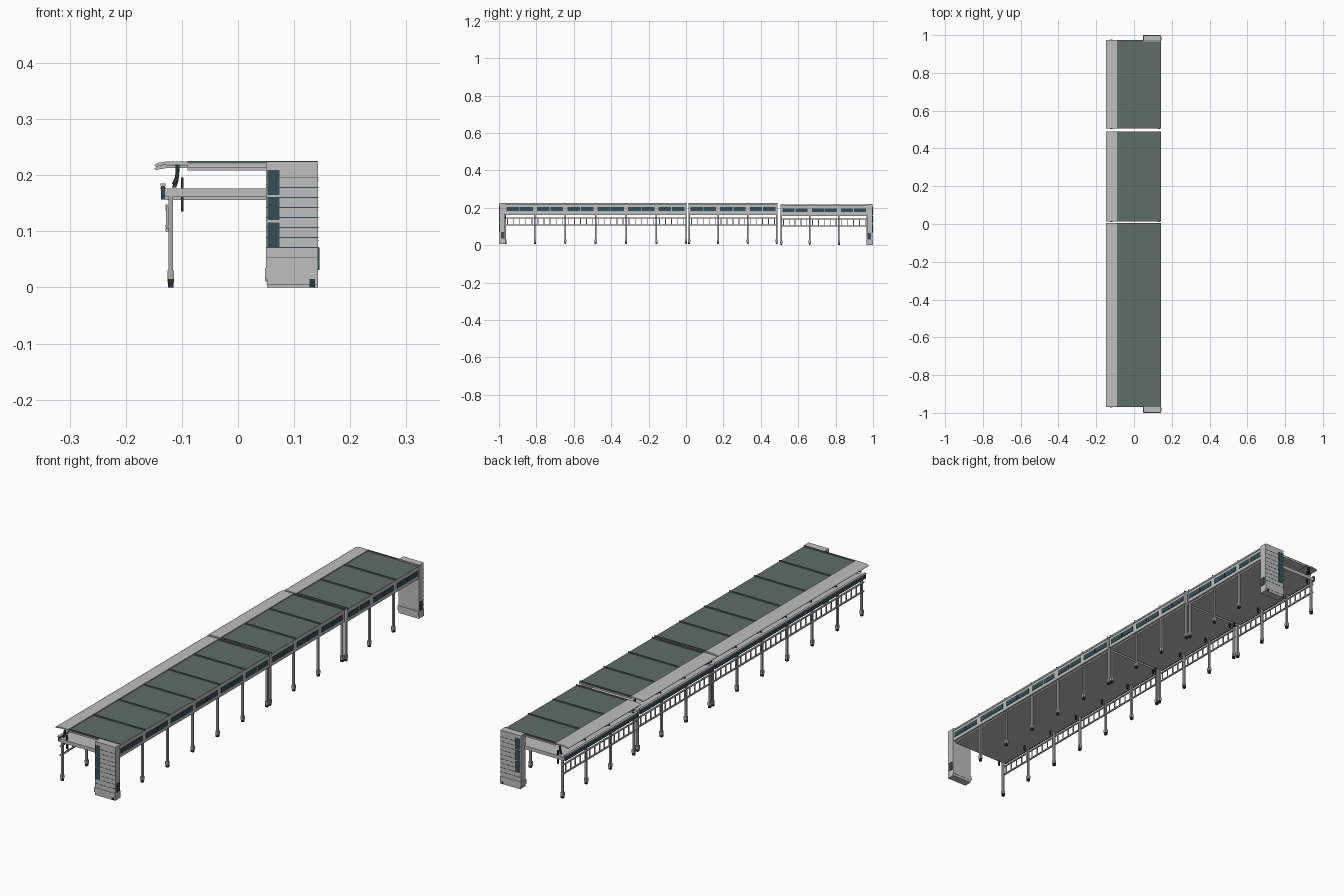
import bpy, bmesh, math
from mathutils import Vector, Matrix

cube = bpy.data.objects.get("Cube")
if cube:
    bpy.data.objects.remove(cube, do_unlink=True)


def material(name, r, g, b):
    m = bpy.data.materials.new(name)
    m.use_nodes = True
    m.diffuse_color = (r, g, b, 1)
    bsdf = next(n for n in m.node_tree.nodes if n.type == "BSDF_PRINCIPLED")
    bsdf.inputs["Base Color"].default_value = (r, g, b, 1)
    return m


LIGHT = material("light_grey_panel", 0.51, 0.52, 0.51)
ROOF = material("green_grey_roof", 0.115, 0.15, 0.14)
GLASS = material("dark_teal_glass", 0.036, 0.078, 0.092)
DARK = material("dark_metal", 0.025, 0.034, 0.034)
STEEL = material("steel_grey", 0.4, 0.41, 0.405)


class Part:
    """Collects boxes and extruded profiles into one mesh object."""

    def __init__(self, name, *mats):
        self.name, self.mats, self.bm = name, mats, bmesh.new()

    def box(self, x0, x1, y0, y1, z0, z1):
        mid = Vector((x0 + x1, y0 + y1, z0 + z1)) / 2
        size = Matrix.Diagonal((x1 - x0, y1 - y0, z1 - z0, 1))
        bmesh.ops.create_cube(self.bm, size=1, matrix=Matrix.Translation(mid) @ size)

    def profile(self, pts, y0, y1, dz=0):
        face = self.bm.faces.new([self.bm.verts.new((x, y0, z + dz)) for x, z in pts])
        ext = bmesh.ops.extrude_face_region(self.bm, geom=[face])["geom"]
        verts = [v for v in ext if isinstance(v, bmesh.types.BMVert)]
        bmesh.ops.translate(self.bm, verts=verts, vec=(0, y1 - y0, 0))

    def finish(self, rule=None):
        bmesh.ops.recalc_face_normals(self.bm, faces=self.bm.faces)
        if rule:
            for f in self.bm.faces:
                f.material_index = rule(f)
        mesh = bpy.data.meshes.new(self.name)
        self.bm.to_mesh(mesh)
        self.bm.free()
        for m in self.mats:
            mesh.materials.append(m)
        ob = bpy.data.objects.new(self.name, mesh)
        bpy.context.collection.objects.link(ob)


roof = Part("roof_panels", ROOF, LIGHT)
ribs = Part("roof_ribs", ROOF)
eave = Part("roof_eave", LIGHT)
deck = Part("ceiling_deck", LIGHT)
fascia = Part("fascia", LIGHT)
windows = Part("fascia_windows", GLASS)
gutter = Part("gutter_beam", GLASS)
gutter_cap = Part("gutter_cap", LIGHT)
posts = Part("posts", STEEL)
feet = Part("post_feet", STEEL)
soles = Part("post_soles", DARK)
brackets = Part("roof_brackets", DARK)
railing = Part("railing", LIGHT)

EAVE = [(-0.09, 0.218), (-0.13, 0.218), (-0.143, 0.216), (-0.149, 0.212),
        (-0.147, 0.209), (-0.138, 0.211), (-0.125, 0.213), (-0.09, 0.213)]
STRUT = [(-0.118, 0.178), (-0.11, 0.178), (-0.106, 0.19), (-0.104, 0.213),
         (-0.111, 0.213), (-0.112, 0.192)]


def support(x, y, dz):
    posts.box(x - 0.004, x + 0.004, y - 0.004, y + 0.004, 0.02 + dz, 0.165 + dz)
    feet.box(x - 0.006, x + 0.006, y - 0.006, y + 0.006, 0.009 + dz, 0.024 + dz)
    soles.box(x - 0.005, x + 0.005, y - 0.005, y + 0.005, dz, 0.009 + dz)


# Canopy sections: start, end, number of bays, height offset
for y0, y1, bays, dz in ((-0.97, 0.004, 6, 0.006), (0.013, 0.489, 3, 0.006),
                         (0.505, 0.974, 3, 0)):
    step = (y1 - y0) / bays
    roof.box(-0.09, 0.142, y0, y1, 0.208 + dz, 0.2145 + dz)
    eave.profile(EAVE, y0, y1, dz)
    deck.box(-0.13, 0.132, y0, y1, 0.156 + dz, 0.17 + dz)
    fascia.box(0.128, 0.14, y0, y1, 0.162 + dz, 0.209 + dz)
    gutter.box(-0.137, -0.13, y0, y1, 0.157 + dz, 0.175 + dz)
    gutter_cap.box(-0.138, -0.129, y0, y1, 0.175 + dz, 0.179 + dz)
    for z in (0.1, 0.137):
        railing.box(-0.129, -0.123, y0, y1, z + dz, z + 0.005 + dz)
    for i in range(bays):
        a, b = y0 + i * step, y0 + (i + 1) * step
        # Two panes per bay with a slim mullion
        mid = (a + b) / 2
        for w0, w1 in ((a + 0.011, mid - 0.002), (mid + 0.002, b - 0.011)):
            windows.box(0.138, 0.142, w0, w1, 0.176 + dz, 0.197 + dz)
        for k in range(5):
            y = a + (k + 0.5) * step / 5
            railing.box(-0.128, -0.124, y - 0.002, y + 0.002, 0.1 + dz, 0.14 + dz)
    for i in range(bays + 1):
        y = min(max(y0 + i * step, y0 + 0.004), y1 - 0.004)
        ribs.box(-0.09, 0.142, y - 0.0015, y + 0.0015, 0.21 + dz, 0.2195 + dz)
        support(-0.12, y, dz)
        if abs(y) < 0.95:
            support(0.132, y, dz)
        brackets.profile(STRUT, y - 0.003, y + 0.003, dz)
        brackets.box(-0.102, -0.097, y - 0.003, y + 0.003, 0.135 + dz, 0.19 + dz)

# Green on top of the roof, light grey on its edges and underside
roof.finish(lambda f: 0 if f.normal.z > 0.5 else 1)
for part in (ribs, eave, deck, fascia, windows, gutter, gutter_cap, posts, feet,
             soles, brackets, railing):
    part.finish()

# End pylons, mirrored front to back
for label, s, dz in (("front", -1, 0.005), ("back", 1, 0)):
    body = Part(label + "_pylon", LIGHT)
    glass = Part(label + "_pylon_windows", GLASS)
    joints = Part(label + "_pylon_joints", GLASS)
    vent = Part(label + "_pylon_vent", DARK)

    def slab(part, x0, x1, d0, d1, z0, z1):
        ya, yb = sorted((s * d0, s * d1))
        part.box(x0, x1, ya, yb, z0 + dz, z1 + dz)

    slab(body, 0.05, 0.143, 0.967, 0.998, 0.01, 0.219)
    slab(body, 0.052, 0.143, 0.966, 0.9985, 0, 0.011)
    slab(body, 0.048, 0.143, 0.965, 0.9995, 0.011, 0.03)
    # Stacked window strip and thin panel joints on the outer face
    for z0, z1 in ((0.066, 0.111), (0.115, 0.156), (0.16, 0.204)):
        slab(glass, 0.053, 0.074, 0.996, 1.0, z0, z1)
    slab(glass, 0.14, 0.1455, 0.972, 0.99, 0.031, 0.066)
    for i in range(9):
        z = 0.048 + i * 0.0179
        slab(joints, 0.051, 0.1435, 0.996, 0.9985, z - 0.0007, z + 0.0007)
    slab(vent, 0.127, 0.137, 0.996, 1.0, 0.001, 0.01)
    for part in (body, glass, joints, vent):
        part.finish()
